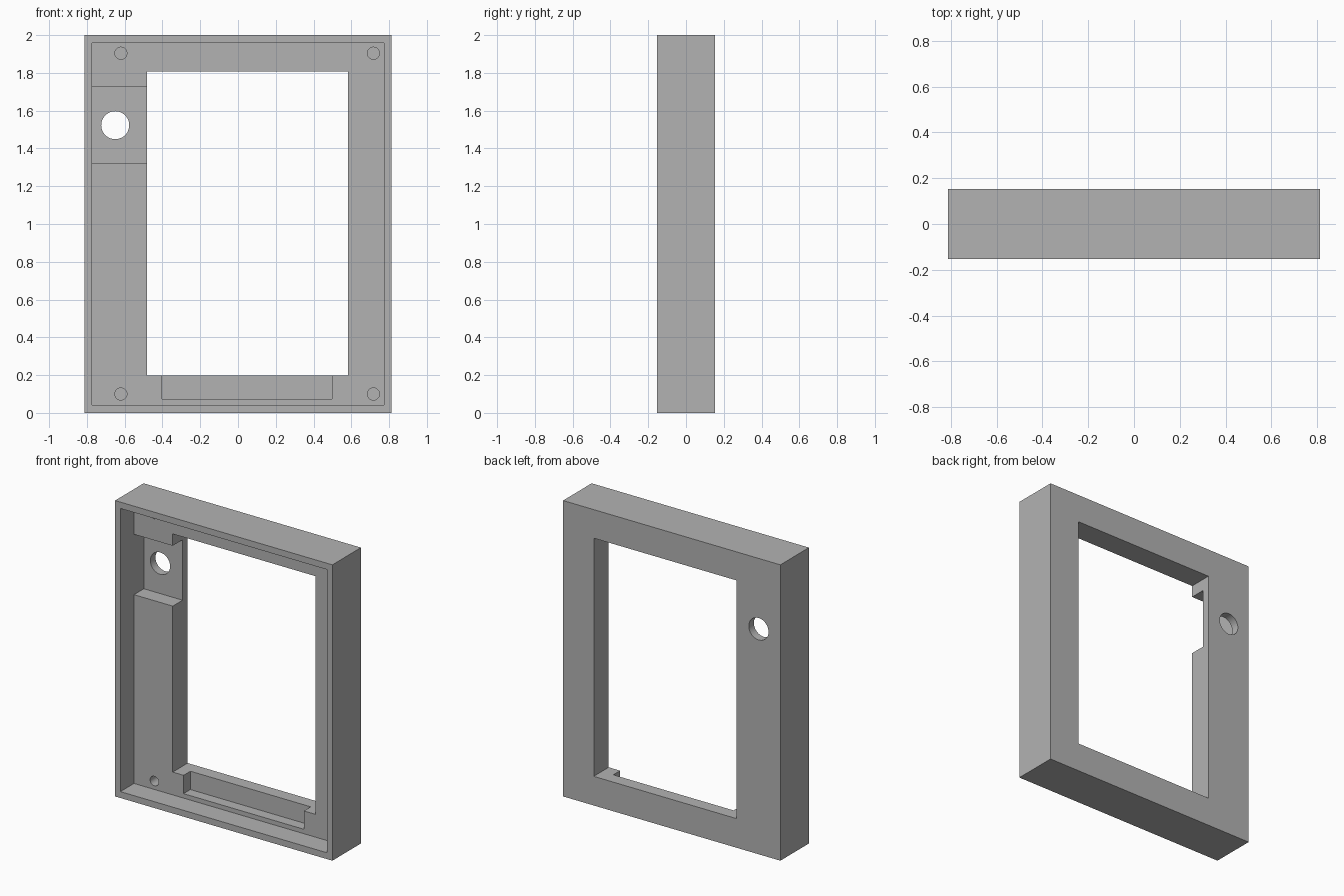
import bpy
import math

default = bpy.data.objects.get("Cube")
if default:
    bpy.data.objects.remove(default, do_unlink=True)

# Overall sizes and depth levels, measured along y from front to back
WIDTH, HEIGHT, DEPTH = 1.625, 2.0, 0.305
FRONT, BACK = -DEPTH / 2, DEPTH / 2
WALL = 0.04
FLOOR = FRONT + 0.145
OVER = 0.1

grey = bpy.data.materials.new("plain grey")
grey.use_nodes = True
colour = (0.45, 0.45, 0.45, 1)
grey.diffuse_color = colour
grey.node_tree.nodes["Principled BSDF"].inputs["Base Color"].default_value = colour


def box(name, x0, x1, y0, y1, z0, z1):
    bpy.ops.mesh.primitive_cube_add(
        size=1, location=((x0 + x1) / 2, (y0 + y1) / 2, (z0 + z1) / 2))
    obj = bpy.context.object
    obj.name = name
    obj.scale = (x1 - x0, y1 - y0, z1 - z0)
    bpy.ops.object.transform_apply(location=True, rotation=False, scale=True)
    return obj


def drill(name, x, z, radius, y0, y1):
    bpy.ops.mesh.primitive_cylinder_add(
        vertices=48, radius=radius, depth=y1 - y0,
        location=(x, (y0 + y1) / 2, z), rotation=(math.pi / 2, 0, 0))
    obj = bpy.context.object
    obj.name = name
    return obj


# Solid block that becomes the bezel
half = WIDTH / 2
frame = box("display_frame", -half, half, FRONT, BACK, 0, HEIGHT)
frame.data.materials.append(grey)

# Shallow tray open to the front, and the window through it
inner = half - WALL
win_left, win_right, win_low, win_high = -0.483, 0.583, 0.197, 1.807
cutters = [
    box("tray_cutter", -inner, inner, FRONT - OVER, FLOOR, 0.043, HEIGHT - 0.043),
    box("window_cutter", win_left, win_right, FRONT - OVER, BACK + OVER, win_low, win_high),
    # Button pocket beside the window
    box("pocket_cutter", -inner, win_left + OVER, FLOOR - OVER, FLOOR + 0.105, 1.319, 1.727),
    # Connector notch below the window
    box("notch_cutter", -0.402, 0.498, FLOOR - OVER, FLOOR + 0.073, 0.073, win_low + OVER),
    # Button hole right through the back
    drill("button_cutter", -0.65, 1.523, 0.074, FLOOR, BACK + OVER),
]

# Blind screw holes at the corners of the tray
for x in (-0.62, 0.717):
    for z in (0.1, 1.904):
        cutters.append(drill("screw_cutter", x, z, 0.032, FLOOR - OVER, FLOOR + 0.1))

# Carve the block, then drop the cutters
for cutter in cutters:
    cutter.hide_render = True
    bpy.ops.object.select_all(action="DESELECT")
    frame.select_set(True)
    bpy.context.view_layer.objects.active = frame
    cut = frame.modifiers.new(cutter.name, "BOOLEAN")
    cut.operation = "DIFFERENCE"
    cut.solver = "EXACT"
    cut.object = cutter
    bpy.ops.object.modifier_apply(modifier=cut.name)
    bpy.data.objects.remove(cutter, do_unlink=True)

bpy.ops.object.shade_smooth_by_angle(angle=math.radians(30))
